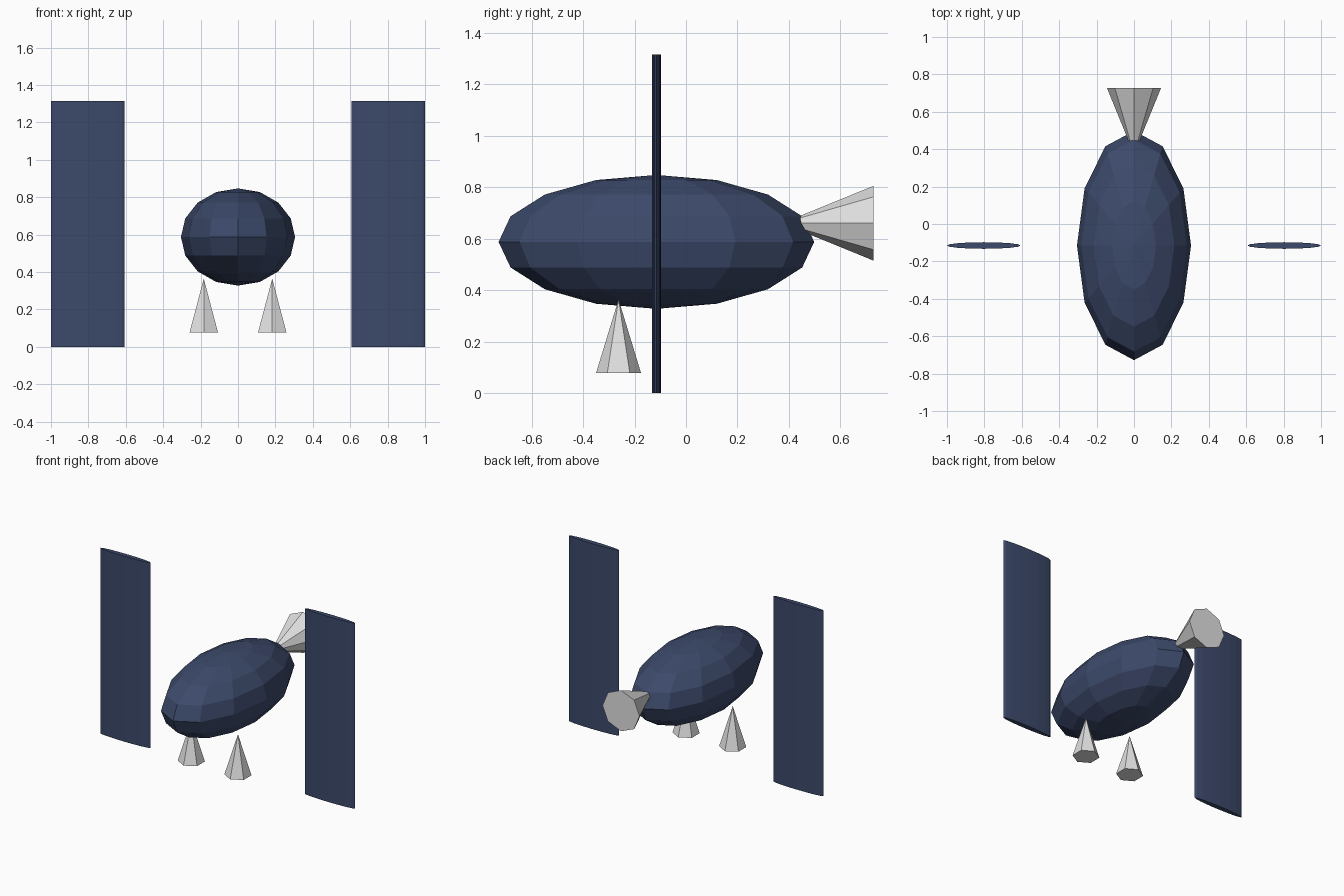
import bpy
import math

if "Cube" in bpy.data.objects:
    bpy.data.objects.remove(bpy.data.objects["Cube"])


def material(name, rgb):
    m = bpy.data.materials.new(name)
    m.diffuse_color = (*rgb, 1)
    m.use_nodes = True
    m.node_tree.nodes["Principled BSDF"].inputs["Base Color"].default_value = m.diffuse_color
    return m


NAVY = material("navy_blue", (0.045, 0.067, 0.145))
GREY = material("light_grey", (0.75, 0.75, 0.75))


def finish(name, mat, scale=(1, 1, 1)):
    ob = bpy.context.object
    ob.name = name
    ob.scale = scale
    ob.data.materials.append(mat)


# Faceted ellipsoid hull
bpy.ops.mesh.primitive_uv_sphere_add(segments=12, ring_count=8, radius=1,
                                     location=(0, -0.115, 0.5875))
finish("hull", NAVY, (0.305, 0.613, 0.26))

for side, s in (("left", -1), ("right", 1)):
    # Tall, thin side panels: flattened cylinders, with a point facing outwards
    bpy.ops.mesh.primitive_cylinder_add(vertices=16, radius=1, depth=1.315,
                                        location=(s * 0.803, -0.115, 1.315 / 2))
    finish(side + "_panel", NAVY, (0.197, 0.0175, 1))

    # Six-sided cone legs
    bpy.ops.mesh.primitive_cone_add(vertices=6, radius1=0.0875, radius2=0, depth=0.287,
                                    location=(s * 0.183, -0.262, 0.0775 + 0.287 / 2))
    finish(side + "_leg", GREY)

# Eight-sided tail nozzle, widening towards the back
bpy.ops.mesh.primitive_cone_add(vertices=8, radius1=0.145, radius2=0, depth=0.355,
                                location=(0, 0.728 - 0.355 / 2, 0.66),
                                rotation=(math.radians(90), 0, 0))
finish("tail_nozzle", GREY)
